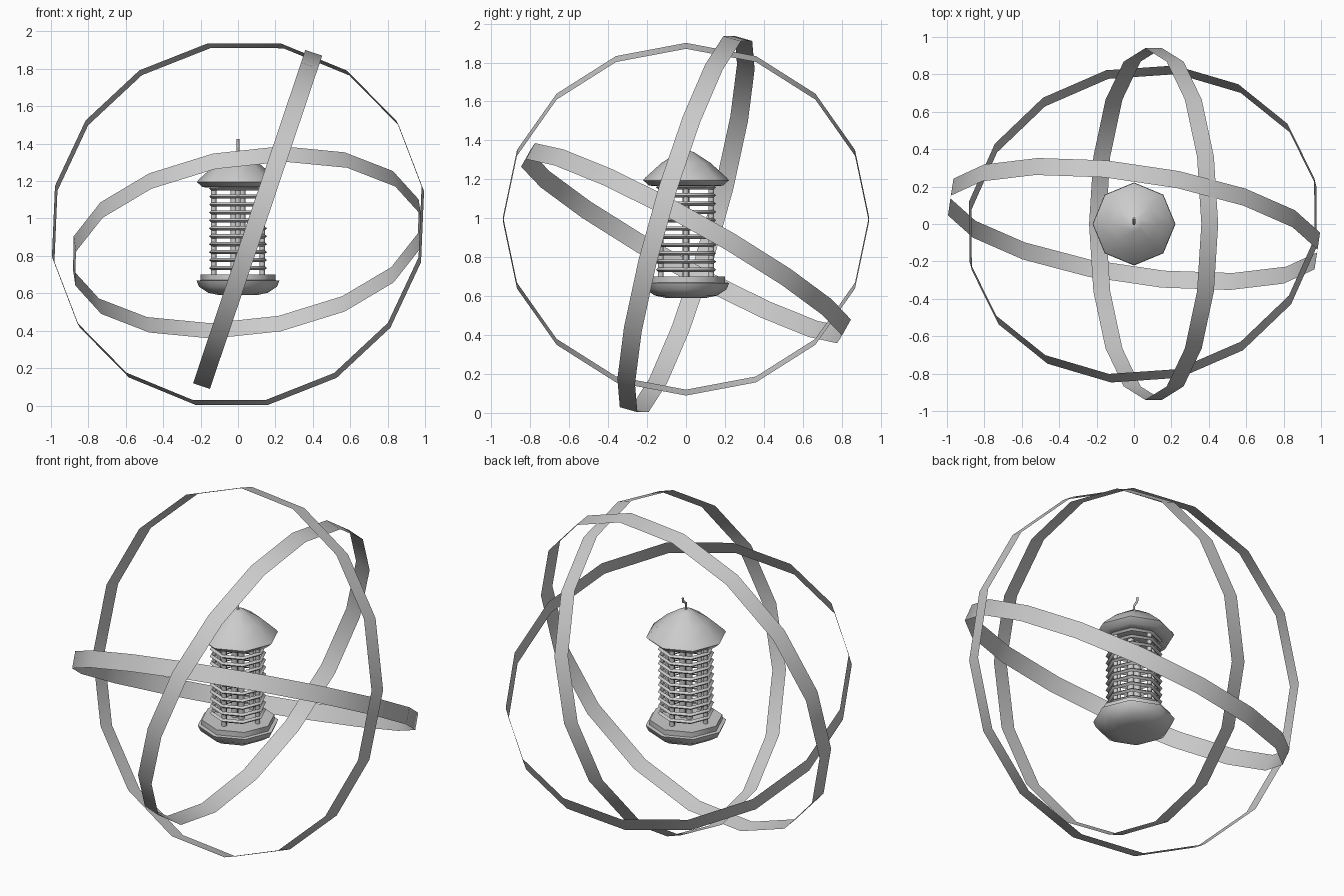
import bpy, bmesh
from math import sin, cos, pi, radians
from mathutils import Vector

if "Cube" in bpy.data.objects:
    bpy.data.objects.remove(bpy.data.objects["Cube"])


def finish(name, bm, angle=35, recalc=True):
    if recalc:
        bmesh.ops.recalc_face_normals(bm, faces=bm.faces)
    me = bpy.data.meshes.new(name)
    bm.to_mesh(me)
    bm.free()
    ob = bpy.data.objects.new(name, me)
    bpy.context.collection.objects.link(ob)
    bpy.context.view_layer.objects.active = ob
    ob.select_set(True)
    bpy.ops.object.shade_smooth_by_angle(angle=radians(angle))
    ob.select_set(False)
    return ob


def band(name, centre, axis, start, radius, width=0.095, sides=16):
    """Open, paper-thin hoop; one vertex lies in the start direction."""
    c, n = Vector(centre), Vector(axis).normalized()
    u = Vector(start)
    u = (u - n * u.dot(n)).normalized()
    v = n.cross(u)
    bm = bmesh.new()
    rows = []
    for i in range(sides):
        t = 2 * pi * i / sides
        p = c + radius * (u * cos(t) + v * sin(t))
        rows.append([bm.verts.new(p + n * s * width / 2) for s in (-1, 1)])
    for i in range(sides):
        a, b = rows[i], rows[(i + 1) % sides]
        bm.faces.new((a[0], b[0], b[1], a[1]))
    finish(name, bm, recalc=False)


def lathe(name, profile, sides=8, closed=False, at=(0, 0), angle=50):
    """Spin (radius, z) points round a vertical axis."""
    bm = bmesh.new()
    rings = [[bm.verts.new((at[0] + r * cos(2 * pi * i / sides),
                            at[1] + r * sin(2 * pi * i / sides), z))
              for i in range(sides)] for r, z in profile]
    pairs = list(zip(rings, rings[1:] + rings[:1])) if closed else list(zip(rings, rings[1:]))
    for a, b in pairs:
        for i in range(sides):
            j = (i + 1) % sides
            bm.faces.new((a[i], a[j], b[j], b[i]))
    if not closed:
        bm.faces.new(rings[0][::-1])
        bm.faces.new(rings[-1])
    return finish(name, bm, angle)


# three tilted hoops
band("upright_front_hoop", (0, 0, 0.97), (0.14, 0.953, -0.272), (-0.155, 0.29, 0.955), 1.01)
band("upright_side_hoop", (0.105, 0, 0.995), (0.947, 0, -0.319), (0, 1, 0), 0.94)
band("level_hoop", (0.048, 0, 0.872), (-0.126, 0.482, 0.865), (0.92, 0.225, 0.009), 0.948)

# lantern roof and base
lathe("roof", [(0.155, 1.165), (0.19, 1.168), (0.22, 1.195), (0.21, 1.208),
               (0.125, 1.285), (0.04, 1.34), (0.015, 1.348)])
lathe("base", [(0.10, 0.59), (0.16, 0.603), (0.208, 0.635), (0.222, 0.668),
               (0.20, 0.67), (0.20, 0.70), (0.14, 0.70)])

# cage of stacked octagonal rings
for i in range(11):
    z = 0.735 + i * 0.0425
    lathe(f"cage_ring_{i + 1}", [(0.155, z), (0.142, z + 0.011), (0.129, z), (0.142, z - 0.011)],
          closed=True, angle=30)

# upright rods and inner tube pair
for i in range(4):
    t = pi / 2 * i
    lathe(f"cage_rod_{i + 1}", [(0.014, 0.68), (0.014, 1.18)], at=(0.13 * cos(t), 0.13 * sin(t)))
for i, x in enumerate((-0.022, 0.022)):
    lathe(f"inner_tube_{i + 1}", [(0.018, 0.68), (0.018, 1.18)], at=(x, 0))

# hanging hook
cu = bpy.data.curves.new("hook", "CURVE")
cu.dimensions = "3D"
cu.bevel_depth = 0.007
cu.bevel_resolution = 1
cu.use_fill_caps = True
pts = [(0, 0, 1.34), (0, 0, 1.385), (0, 0.025, 1.40), (0, 0.03, 1.425)]
sp = cu.splines.new("POLY")
sp.points.add(len(pts) - 1)
for p, co in zip(sp.points, pts):
    p.co = (*co, 1)
bpy.context.collection.objects.link(bpy.data.objects.new("hook", cu))
